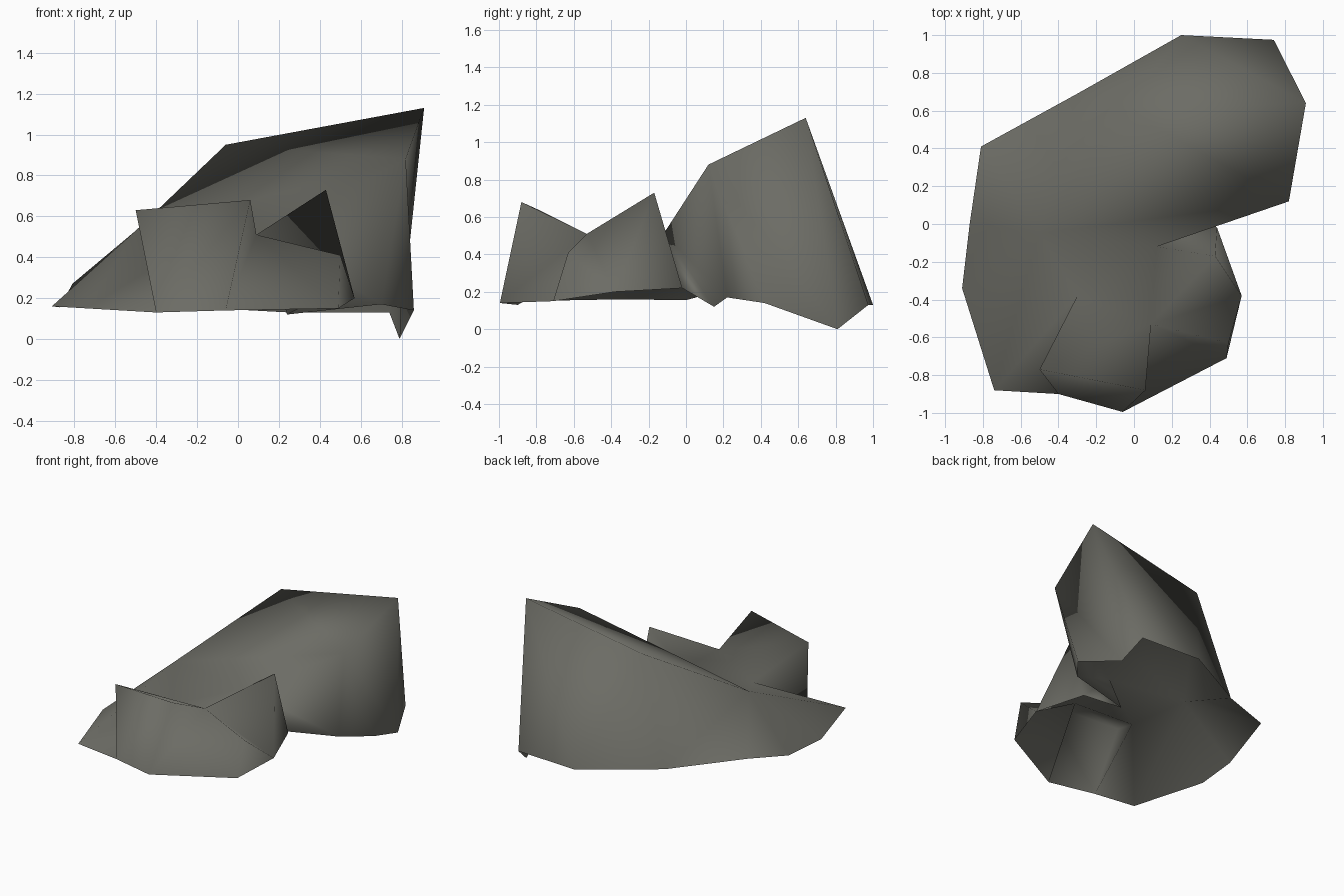
import bpy, bmesh

if "Cube" in bpy.data.objects:
    bpy.data.objects.remove(bpy.data.objects["Cube"])

stone = bpy.data.materials.new("warm grey stone")
stone.diffuse_color = (0.15, 0.15, 0.13, 1)
stone.use_nodes = True
stone.node_tree.nodes["Principled BSDF"].inputs["Base Color"].default_value = stone.diffuse_color

# Shared corners of the rock shell
peak, saddle, shoulder = (.91, .64, 1.13), (-.06, .61, .95), (-.50, -.05, .53)
lip, valley = (.82, .12, .88), (.12, -.12, .51)
dip_l, dip_r = (-.30, -.38, .42), (.09, -.53, .51)
block_l, block_r = (-.50, -.77, .63), (.06, -.88, .68)
horn, side = (.43, -.17, .73), (.50, -.63, .41)

# Ground rims, running round the open underside
back_rim = [(.79, .81, 0), (.74, .975, .13), (.25, 1.0, .13), (-.30, .69, .16), (-.81, .41, .27)]
left_rim = [(-.81, .41, .27), (-.87, 0, .155), (-.91, -.34, .16), (-.74, -.88, .15)]
front_rim = [(-.40, -.90, .13), (-.06, -.995, .14), (.49, -.71, .15), (.57, -.38, .20), (.44, -.02, .22)]
inner_rim = [(.24, .15, .12), (.70, .22, .17), (.86, .42, .14), (.79, .81, 0)]

bm = bmesh.new()


def fan(apex, *chain):
    """Triangles from one apex along a chain of points."""
    for a, b in zip(chain, chain[1:]):
        bm.faces.new([bm.verts.new(p) for p in (apex, a, b)])


# Back wall
fan(peak, *back_rim[:3], saddle)
fan(saddle, *back_rim[2:4], shoulder)

# Left slope
fan(shoulder, back_rim[3], *left_rim, dip_l)
fan(dip_l, left_rim[-1], front_rim[0], block_l)

# Sloping top
fan(lip, peak, saddle, shoulder, valley)
fan(valley, shoulder, dip_l, dip_r, horn)

# Raised front block
fan(block_l, dip_l, dip_r, block_r)
fan(block_r, block_l, front_rim[0], front_rim[1], dip_r)

# Right wall and horn
fan(dip_r, front_rim[1], front_rim[2], side, front_rim[3], horn)
fan(side, front_rim[2], front_rim[3])
fan(horn, front_rim[3], front_rim[4], valley)

# Recessed wall under the lip
fan(valley, front_rim[4], *inner_rim[:2], lip)
fan(lip, *inner_rim[1:], peak)

# Weld, orient and smooth-shade
bmesh.ops.remove_doubles(bm, verts=bm.verts[:], dist=0.0005)
bmesh.ops.recalc_face_normals(bm, faces=bm.faces[:])
if sum(f.normal.z * f.calc_area() for f in bm.faces) < 0:
    bmesh.ops.reverse_faces(bm, faces=bm.faces[:])
for f in bm.faces:
    f.smooth = True

mesh = bpy.data.meshes.new("rock_shell")
bm.to_mesh(mesh)
bm.free()
mesh.materials.append(stone)
rock = bpy.data.objects.new("rock_shell", mesh)
bpy.context.collection.objects.link(rock)
